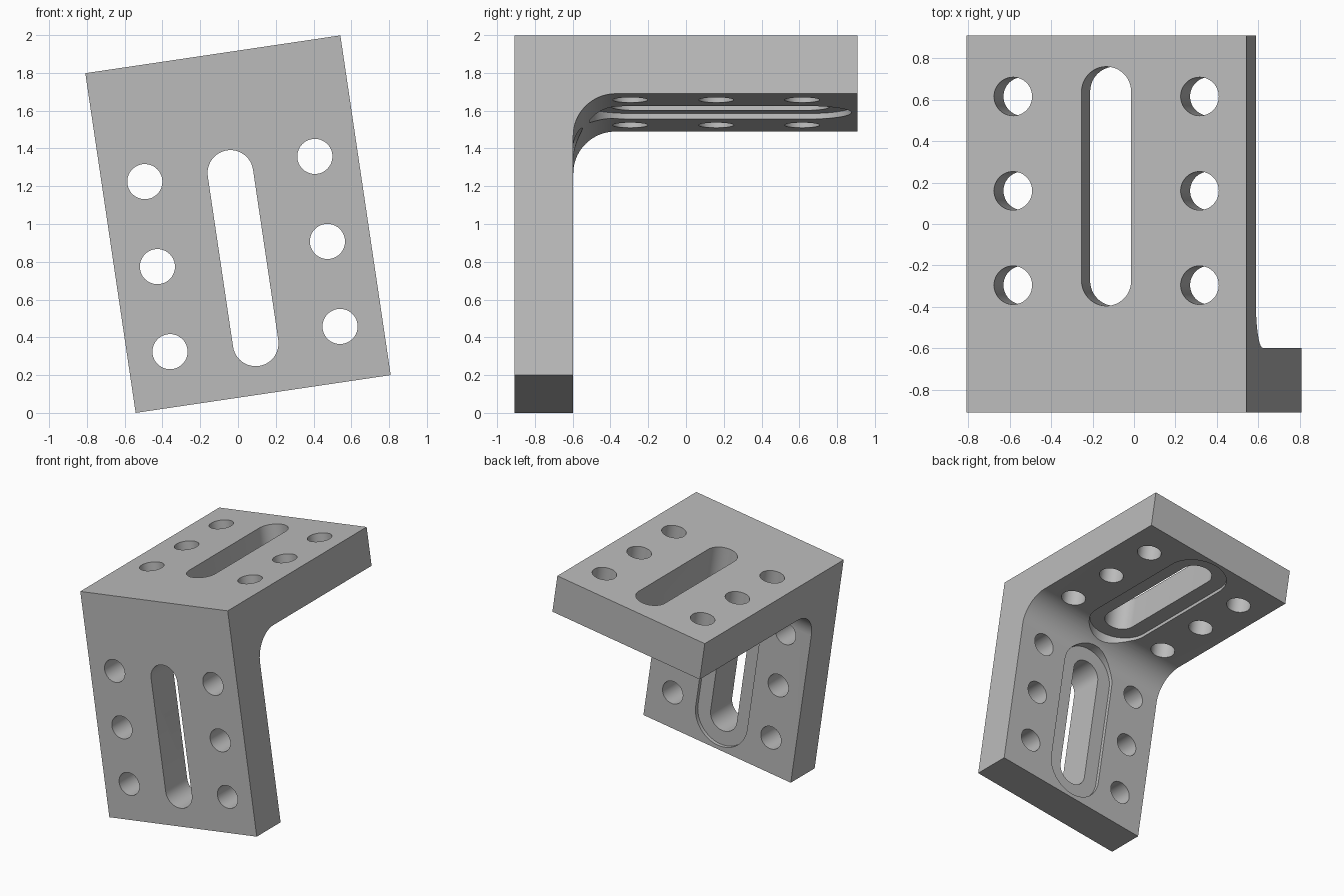
import bpy, bmesh
from math import sin, cos, pi, radians
from mathutils import Matrix

cube = bpy.data.objects.get("Cube")
if cube:
    bpy.data.objects.remove(cube)

WIDTH = 1.365      # across the bracket
HALF = 0.909       # half the length of each leg
INNER = 0.597      # distance from centre to the inner faces
FILLET = 0.225     # inside corner radius
HOLE_R, SLOT_R, RECESS_R = 0.093, 0.121, 0.238
SLOT_REACH = 0.456  # slot centre to the centre of its round end
SLOT_POS, HOLE_POS, PITCH = 0.182, 0.16, 0.455
RECESS_DEPTH = 0.03


def prism(bm, points, offset):
    """Close a loop of 3D points and extrude it into a solid."""
    face = bm.faces.new([bm.verts.new(p) for p in points])
    ext = bmesh.ops.extrude_face_region(bm, geom=[face])
    verts = [g for g in ext["geom"] if isinstance(g, bmesh.types.BMVert)]
    bmesh.ops.translate(bm, verts=verts, vec=offset)


def make_object(name, bm):
    bmesh.ops.recalc_face_normals(bm, faces=bm.faces)
    mesh = bpy.data.meshes.new(name)
    bm.to_mesh(mesh)
    bm.free()
    obj = bpy.data.objects.new(name, mesh)
    bpy.context.collection.objects.link(obj)
    return obj


def stadium(cx, cy, r, reach=0, n=24):
    """Round-ended outline along y; a circle when reach is zero."""
    pts = [(cx + r * cos(pi * i / n), cy + reach + r * sin(pi * i / n)) for i in range(n + 1)]
    low = [(2 * cx - x, 2 * cy - y) for x, y in pts]
    return pts + low if reach else pts[:-1] + low[:-1]


def cutter(name, outlines, low, high, upright):
    """Solid cutters for the top leg, or swapped over for the upright leg."""
    bm = bmesh.new()
    for outline in outlines:
        if upright:
            prism(bm, [(x, -low, -s) for x, s in outline], (0, low - high, 0))
        else:
            prism(bm, [(x, s, low) for x, s in outline], (0, 0, high - low))
    obj = make_object(name, bm)
    obj.hide_render = True
    return obj


# L-shaped body with a rounded inside corner
centre = INNER - FILLET
profile = [(-HALF, -HALF), (-INNER, -HALF)]
for i in range(25):
    a = pi - pi / 2 * i / 24
    profile.append((-centre + FILLET * cos(a), centre + FILLET * sin(a)))
profile += [(HALF, INNER), (HALF, HALF), (-HALF, HALF)]
bm = bmesh.new()
prism(bm, [(-WIDTH / 2, y, z) for y, z in profile], (WIDTH, 0, 0))
bracket = make_object("angle_bracket", bm)

# Holes, slots and shallow slot recesses in both legs
holes = [stadium(side * PITCH, HOLE_POS + k * PITCH, HOLE_R)
         for side in (-1, 1) for k in (-1, 0, 1)]
slot = stadium(0, SLOT_POS, SLOT_R, SLOT_REACH)
recess = stadium(0, SLOT_POS, RECESS_R, SLOT_REACH)
cutters = []
for upright in (False, True):
    leg = "upright" if upright else "top"
    cutters.append(cutter(leg + "_through_cutter", holes + [slot], INNER - 0.1, HALF + 0.1, upright))
    cutters.append(cutter(leg + "_recess_cutter", [recess], INNER - 0.15, INNER + RECESS_DEPTH, upright))

bpy.ops.object.select_all(action="DESELECT")
bpy.context.view_layer.objects.active = bracket
bracket.select_set(True)
for cut in cutters:
    mod = bracket.modifiers.new(cut.name, "BOOLEAN")
    mod.operation, mod.solver, mod.object = "DIFFERENCE", "EXACT", cut
    bpy.ops.object.modifier_apply(modifier=mod.name)
for cut in cutters:
    bpy.data.objects.remove(cut)

# Lean the bracket sideways and rest its lowest corner on the ground
bracket.data.transform(Matrix.Rotation(radians(-8.43), 4, "Y"))
lowest = min(v.co.z for v in bracket.data.vertices)
bracket.data.transform(Matrix.Translation((0, 0, -lowest)))

# Plain grey metal
grey = bpy.data.materials.new("grey_metal")
grey.use_nodes = True
colour = (0.5, 0.5, 0.5, 1)
grey.diffuse_color = colour
grey.node_tree.nodes["Principled BSDF"].inputs["Base Color"].default_value = colour
bracket.data.materials.clear()
bracket.data.materials.append(grey)
bpy.ops.object.shade_smooth_by_angle(angle=radians(30))
